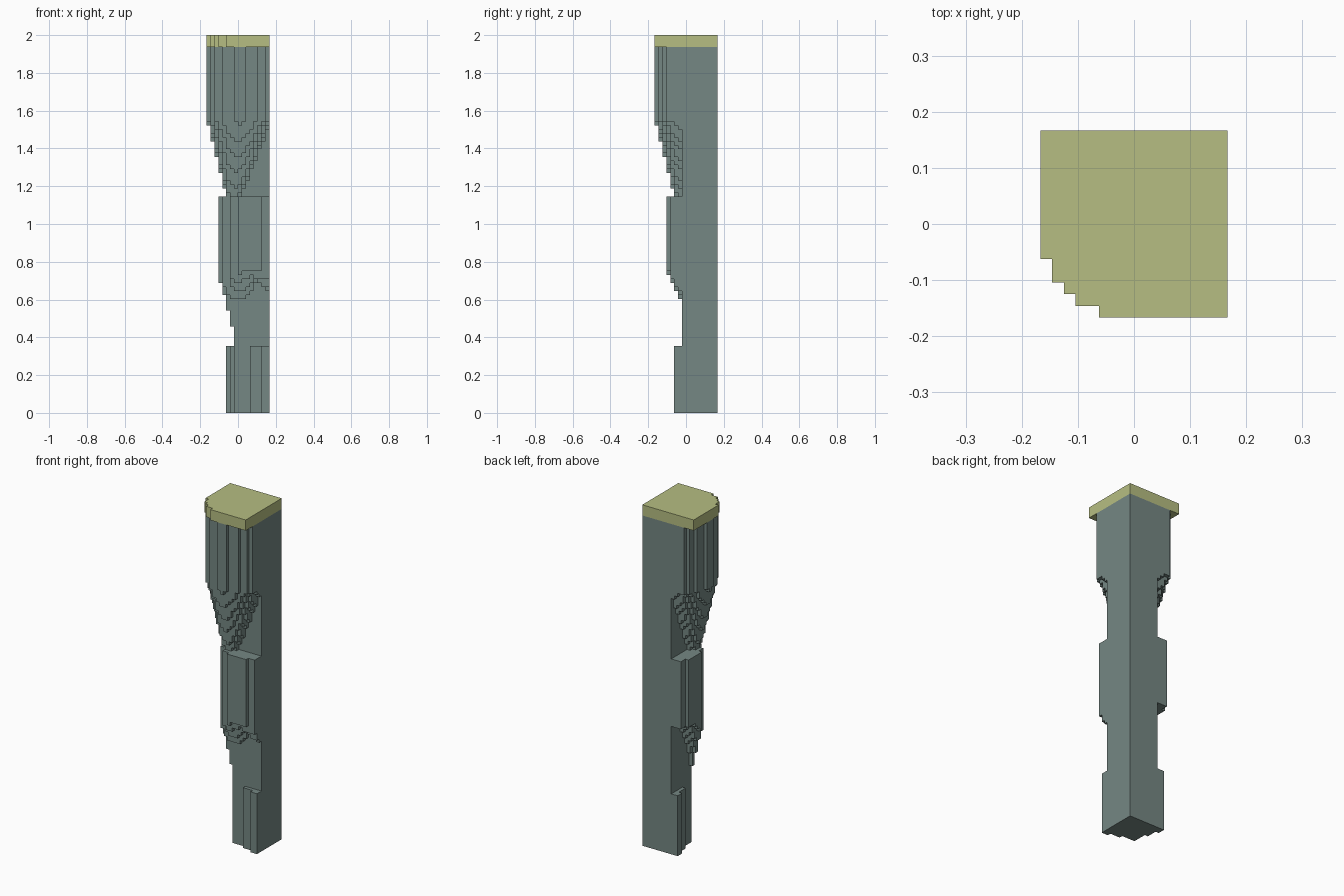
import bpy
import bmesh

cube = bpy.data.objects.get("Cube")
if cube:
    bpy.data.objects.remove(cube)

UNIT = 2 / 96          # edge of one block
CELLS = range(-8, 8)   # block columns across the square plan


def material(name, colour):
    mat = bpy.data.materials.new(name)
    mat.use_nodes = True
    mat.diffuse_color = colour
    mat.node_tree.nodes["Principled BSDF"].inputs["Base Color"].default_value = colour
    return mat


def add_box(bm, a0, a1, b0, b1, z0, z1):
    """Box over inclusive cell ranges a0..a1, b0..b1."""
    verts = bmesh.ops.create_cube(bm, size=1)["verts"]
    size = (a1 - a0 + 1, b1 - b0 + 1, z1 - z0)
    mid = ((a0 + a1 + 1) / 2, (b0 + b1 + 1) / 2, (z0 + z1) / 2)
    for v in verts:
        v.co = [(c * s + m) * UNIT for c, s, m in zip(v.co, size, mid)]


def runs(inside, a):
    """Continuous spans of filled cells in one column."""
    spans = []
    for b in CELLS:
        if inside(a, b):
            if spans and spans[-1][1] == b - 1:
                spans[-1][1] = b
            else:
                spans.append([b, b])
    return spans


def add_layer(bm, inside, z0, z1):
    """Fill a plan section, joining equal neighbouring columns."""
    start = CELLS[0]
    for a in CELLS:
        if a == CELLS[-1] or runs(inside, a + 1) != runs(inside, a):
            for b0, b1 in runs(inside, a):
                add_box(bm, start, a, b0, b1, z0, z1)
            start = a + 1


def finish(name, bm, mat):
    mesh = bpy.data.meshes.new(name)
    bm.to_mesh(mesh)
    bm.free()
    mesh.materials.append(mat)
    obj = bpy.data.objects.new(name, mesh)
    bpy.context.collection.objects.link(obj)


def in_core(a, b):
    return a >= -1 and b >= -1


def outline(depths):
    """Section mirrored on the diagonal; depths give its reach per column."""
    return lambda a, b: b >= -depths[a + 8] and a >= -depths[b + 8]


def around_core(section):
    return lambda a, b: section(a, b) and not in_core(a, b)


def build(name, mat, section, z0, z1):
    bm = bmesh.new()
    add_layer(bm, section, z0, z1)
    finish(name, bm, mat)


def build_flare(name, mat, section_at, z0, z1):
    bm = bmesh.new()
    for z in range(z0, z1):
        add_layer(bm, around_core(section_at(z)), z, z + 1)
    finish(name, bm, mat)


stone = material("grey green stone", (0.178, 0.242, 0.227, 1))
cap = material("pale olive cap", (0.468, 0.515, 0.223, 1))

cap_plan = outline([3, 5, 6, 7, 7] + [8] * 11)
shaft_plan = outline([1, 5, 6, 6] + [7] * 3 + [8] * 3 + [7] * 3 + [6, 6, 5])
band_plan = outline([0] * 4 + [2, 2, 4, 4] + [5] * 6 + [4, 4])
base_plan = outline([1] * 11 + [2] * 3 + [3] * 2)


# Corbel that swells from the corner up to the top shaft
def upper_section(z):
    centre = -1.5 + 1.5 * (z - 55) / 19
    radius = 3.3 + (z - 54) / 4 + centre
    return lambda a, b: (shaft_plan(a, b)
                         and (a - centre) ** 2 + (b - centre) ** 2 <= radius ** 2)


# Corner pendant under the band, with a short drop at the far end
def lower_section(z):
    centre = -1 + (z - 22) / 14
    reach_x = 2 + (z - 22) / 4
    reach_y = max(1.3, 2 + (z - 29) / 2.2)
    rx, ry = reach_x + centre + 0.3, reach_y + centre + 0.3

    def inside(a, b):
        pendant = ((a - centre) / rx) ** 2 + ((b - centre) / ry) ** 2 <= 1
        drop = a + z >= 38 and a >= 3 and b >= -reach_y
        return band_plan(a, b) and (pendant or drop)
    return inside


# Straight parts, from the ground up
build("core_post", stone, in_core, 0, 93)
build("base_block", stone, around_core(base_plan), 0, 17)
build_flare("lower_corbel", stone, lower_section, 22, 36)
build("middle_band", stone, around_core(band_plan), 36, 55)
build_flare("upper_corbel", stone, upper_section, 55, 74)
build("upper_shaft", stone, around_core(shaft_plan), 74, 93)
build("top_cap", cap, cap_plan, 93, 96)
